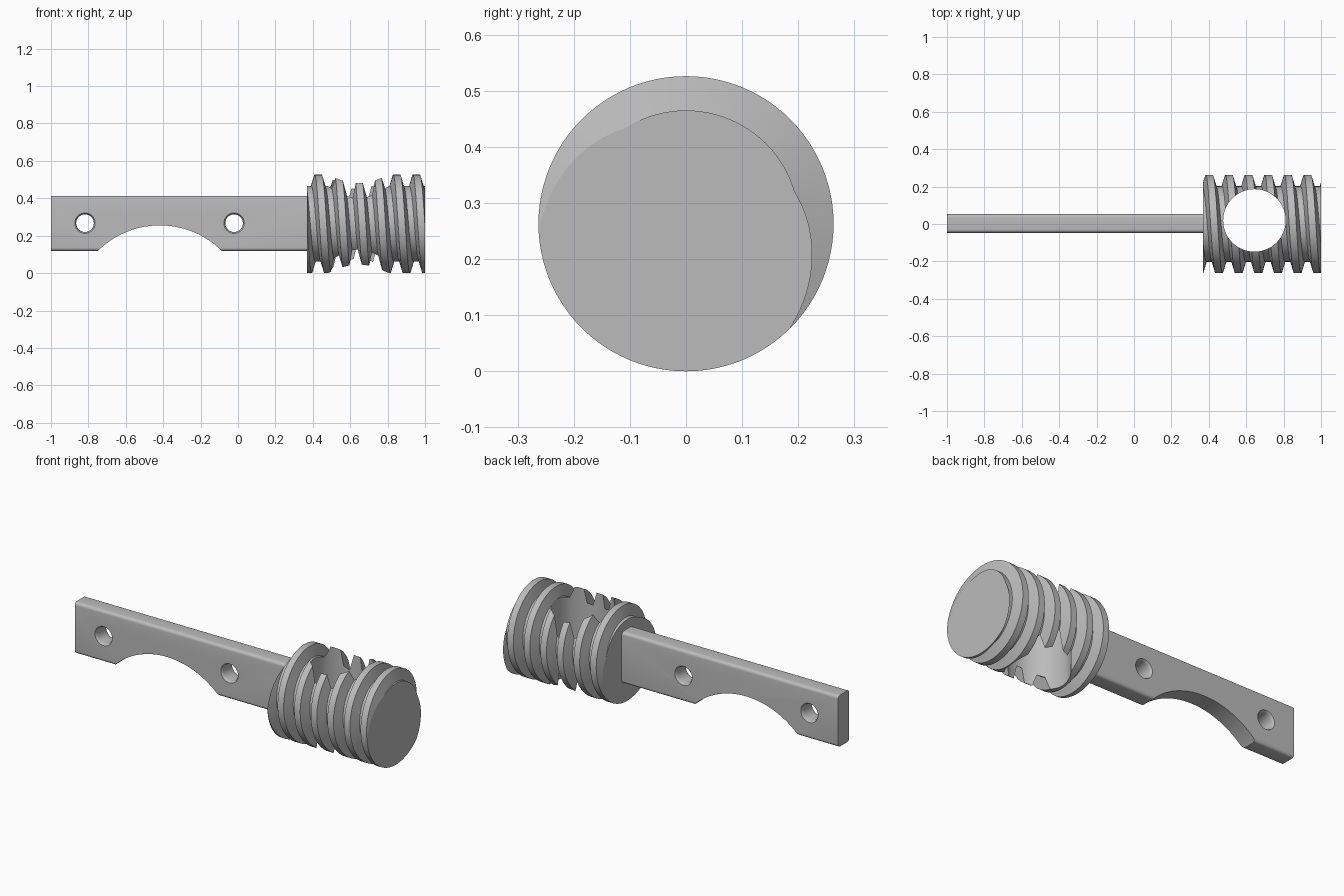
import bpy
import bmesh
from math import pi, tau, sin, cos, radians
from mathutils import Matrix, Vector

cube = bpy.data.objects.get("Cube")
if cube:
    bpy.data.objects.remove(cube, do_unlink=True)

grey = bpy.data.materials.new("plain grey")
grey.use_nodes = True
grey.diffuse_color = (0.5, 0.5, 0.5, 1)
grey.node_tree.nodes["Principled BSDF"].inputs["Base Color"].default_value = grey.diffuse_color


def make_object(name, bm):
    bmesh.ops.recalc_face_normals(bm, faces=bm.faces)
    mesh = bpy.data.meshes.new(name)
    bm.to_mesh(mesh)
    bm.free()
    mesh.materials.append(grey)
    obj = bpy.data.objects.new(name, mesh)
    bpy.context.collection.objects.link(obj)
    return obj


def lathe(name, profile, matrix, segments=64):
    """Solid of revolution about local z from (radius, height) pairs."""
    bm = bmesh.new()
    rings = [[bm.verts.new((r * cos(tau * i / segments), r * sin(tau * i / segments), h))
              for i in range(segments)] for r, h in profile]
    for low, high in zip(rings, rings[1:]):
        for i in range(segments):
            j = (i + 1) % segments
            bm.faces.new((low[i], low[j], high[j], high[i]))
    bm.faces.new(rings[0])
    bm.faces.new(rings[-1])
    bm.transform(matrix)
    return make_object(name, bm)


def activate(obj):
    bpy.ops.object.select_all(action="DESELECT")
    obj.select_set(True)
    bpy.context.view_layer.objects.active = obj


def cut(obj, cutter):
    cutter.hide_render = True
    mod = obj.modifiers.new("cut", "BOOLEAN")
    mod.operation = "DIFFERENCE"
    mod.solver = "EXACT"
    mod.object = cutter
    activate(obj)
    bpy.ops.object.modifier_apply(modifier=mod.name)
    bpy.data.objects.remove(cutter, do_unlink=True)


def smooth(obj, angle):
    activate(obj)
    bpy.ops.object.shade_smooth_by_angle(angle=radians(angle))


# Threaded screw head: a right-handed trapezoid thread swept along x
AXIS_Z, CREST, ROOT, PITCH = 0.263, 0.263, 0.202, 0.105
LEFT, RIGHT = 0.37, 1.0
STEPS, TURNS = 96, 10
section = [(-0.019, CREST), (0.019, CREST), (0.037, ROOT), (0.068, ROOT), (PITCH - 0.019, CREST)]
start = 1.006 - 8 * PITCH

bm = bmesh.new()
rows = []
for i in range(STEPS * TURNS + 1):
    turn = i / STEPS
    a = tau * turn - pi / 2
    rows.append([bm.verts.new((start + PITCH * turn + dx, r * cos(a), AXIS_Z + r * sin(a)))
                 for dx, r in section])
for a, b in zip(rows, rows[1:]):
    for k in range(len(section) - 1):
        bm.faces.new((a[k], a[k + 1], b[k + 1], b[k]))
bmesh.ops.remove_doubles(bm, verts=bm.verts, dist=1e-5)
for x, direction in ((LEFT, -1), (RIGHT, 1)):
    bmesh.ops.bisect_plane(bm, geom=bm.verts[:] + bm.edges[:] + bm.faces[:], dist=1e-6,
                           plane_co=(x, 0, 0), plane_no=(direction, 0, 0), clear_outer=True)
    rim = [e for e in bm.edges if e.is_boundary and all(abs(v.co.x - x) < 1e-4 for v in e.verts)]
    bmesh.ops.edgeloop_fill(bm, edges=rim)
screw = make_object("threaded_head", bm)

# Vertical bore through the head
bore = lathe("bore_cutter", [(0.167, -0.2), (0.167, 0.8)],
             Matrix.Translation((0.644, 0.019, 0)), 96)
cut(screw, bore)
smooth(screw, 14)

# Flat handle bar with rounded long edges
bm = bmesh.new()
bmesh.ops.create_cube(bm, size=1)
bm.transform(Matrix.Translation((-0.295, 0.003, 0.265)) @ Matrix.Diagonal((1.41, 0.1, 0.294, 1)))
long_edges = [e for e in bm.edges if abs(e.verts[0].co.x - e.verts[1].co.x) > 1]
bmesh.ops.bevel(bm, geom=long_edges, offset=0.018, segments=5, profile=0.5, affect="EDGES")
bar = make_object("handle_bar", bm)

# Finger arch under the bar
across = Matrix.Rotation(pi / 2, 4, "X")
arch = lathe("arch_cutter", [(0.471, -0.2), (0.471, 0.2)],
             Matrix.Translation((-0.418, 0, -0.216)) @ across, 160)
cut(bar, arch)

# Two pin holes with softened rims
flare = [(0.047, 0.035), (0.049, 0.043), (0.055, 0.0505), (0.055, 0.1)]
pin_profile = [(r, -h) for r, h in reversed(flare)] + flare
for x in (-0.818, -0.021):
    pin = lathe("pin_cutter", pin_profile, Matrix.Translation((x, 0.003, 0.267)) @ across)
    cut(bar, pin)
smooth(bar, 30)
